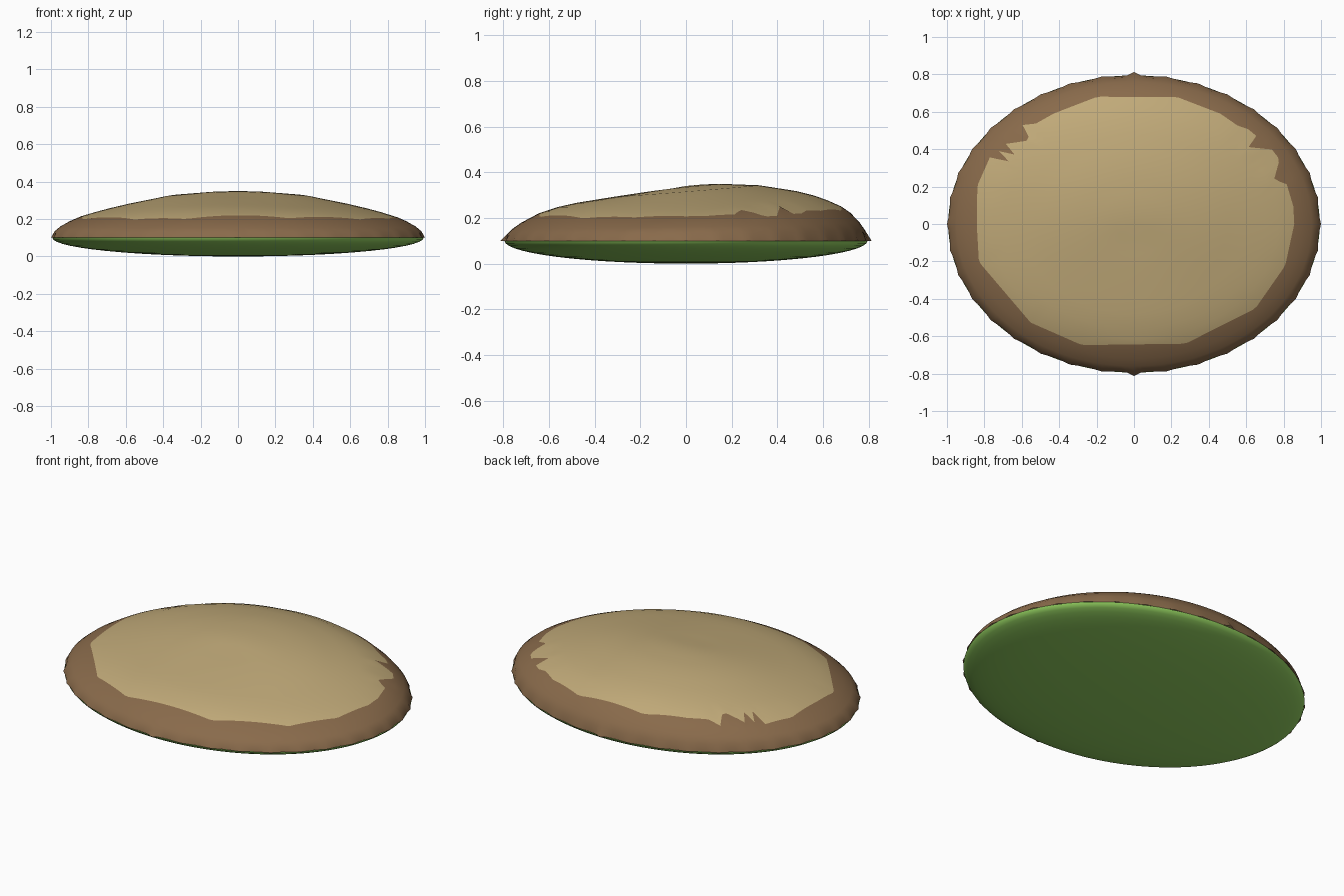
import bpy
import bmesh
from math import sin, cos, pi, sqrt, radians

cube = bpy.data.objects.get("Cube")
if cube:
    bpy.data.objects.remove(cube)

SEGS = 180
DEPTH = 0.8      # half depth; half width is 1
RIM_Z = 0.10


def material(name, rgb):
    mat = bpy.data.materials.new(name)
    mat.use_nodes = True
    mat.diffuse_color = (*rgb, 1)
    bsdf = mat.node_tree.nodes["Principled BSDF"]
    bsdf.inputs["Base Color"].default_value = (*rgb, 1)
    bsdf.inputs["Roughness"].default_value = 0.9
    return mat


tan = material("tan", (0.53, 0.40, 0.19))
brown = material("brown", (0.25, 0.145, 0.07))
green = material("green", (0.30, 0.65, 0.12))


def build_disc(name, ring_count, point, mats, edge_ring, facing_down=False):
    """Centre vertex plus rings placed by point(ring, angle).

    Faces outside edge_ring take the second material.
    """
    bm = bmesh.new()
    centre = bm.verts.new(point(0, 0))
    rings = [[bm.verts.new(point(k, 2 * pi * i / SEGS)) for i in range(SEGS)]
             for k in range(1, ring_count)]
    for i in range(SEGS):
        j = (i + 1) % SEGS
        bm.faces.new((centre, rings[0][i], rings[0][j]))
        for k in range(1, len(rings)):
            inner, outer = rings[k - 1], rings[k]
            face = bm.faces.new((inner[i], outer[i], outer[j], inner[j]))
            face.material_index = int(k >= edge_ring)
    if facing_down:
        bmesh.ops.reverse_faces(bm, faces=bm.faces)
    for face in bm.faces:
        face.smooth = True
    mesh = bpy.data.meshes.new(name)
    bm.to_mesh(mesh)
    bm.free()
    for mat in mats:
        mesh.materials.append(mat)
    obj = bpy.data.objects.new(name, mesh)
    bpy.context.collection.objects.link(obj)


# Height profiles toward the side, back and front
stations = [0, .2, .4, .6, .7, .8, .85, .9, .95, .98, 1]
side = [.34, .335, .315, .275, .252, .226, .21, .188, .16, .135, RIM_Z]
back = [.345, .349, .343, .318, .298, .27, .25, .222, .18, .145, RIM_Z]
front = [.335, .316, .292, .266, .248, .222, .203, .18, .152, .128, RIM_Z]


def height(profile, u):
    for k in range(1, len(stations)):
        if u <= stations[k]:
            break
    t = (u - stations[k - 1]) / (stations[k] - stations[k - 1])
    return profile[k - 1] + t * (profile[k] - profile[k - 1])


# Corners of the tan patch: angle in degrees, radius; ragged at the back
patch = [(0, .857), (8, .86), (19, .86), (21, .80), (29, .89), (34, .89),
         (40, .80), (42, .88), (46, .88), (50, .86), (58, .87), (75, .88),
         (90, .85), (103, .873), (120, .854), (128, .852), (132, .89),
         (134, .81), (136, .80), (142, .87), (144, .79), (146, .87),
         (148, .79), (150, .89), (163, .876), (182, .84), (197, .867),
         (230, .86), (251, .856), (289, .846), (319, .86), (341, .855),
         (360, .857)]


def patch_radius(a):
    """Distance to the straight-sided patch outline in direction a."""
    for (d0, r0), (d1, r1) in zip(patch, patch[1:]):
        a0, a1 = radians(d0), radians(d1)
        if a <= a1:
            break
    return r0 * r1 * sin(a1 - a0) / (r0 * sin(a - a0) + r1 * sin(a1 - a))


# Domed top: profiles blended by angle, one ring following the patch outline
radii = [0, .1, .2, .3, .4, .5, .6, .7, .77, None, .9, .95, .98, 1]
EDGE = radii.index(None)


def dome_point(k, a):
    u = patch_radius(a) if k == EDGE else radii[k]
    s = sin(a)
    zs, zb, zf = (height(p, u) for p in (side, back, front))
    z = zs + s * (zb - zf) / 2 + s * s * ((zb + zf) / 2 - zs)
    if u == 1:
        # scalloped rim with a small point at front and back
        u -= 0.01 * abs(sin(18 * a))
        if abs(s) > 0.9999:
            u += 0.015
    return u * cos(a), u * s * DEPTH, z


build_disc("domed_top", len(radii), dome_point, [tan, brown], EDGE)

# Shallow bowl-shaped underside
STEPS = 14


def bowl_point(k, a):
    u = sin(pi / 2 * k / STEPS)
    z = RIM_Z * (1 - sqrt(max(0, 1 - u * u)))
    return 0.993 * u * cos(a), 0.993 * u * sin(a) * DEPTH, z


build_disc("underside", STEPS + 1, bowl_point, [green], STEPS + 1,
           facing_down=True)
